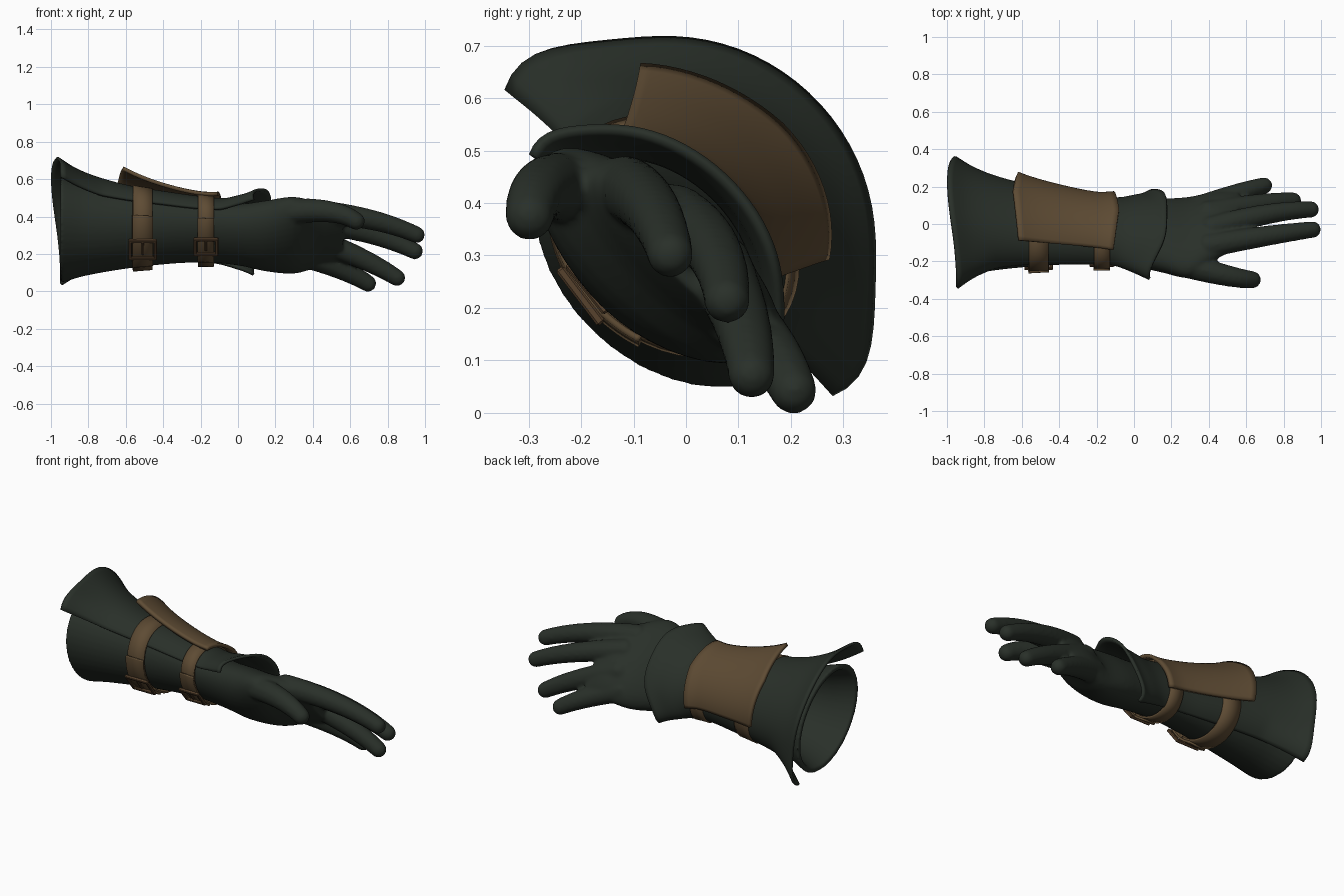
import bpy, bmesh, math
from mathutils import Vector, Matrix

if "Cube" in bpy.data.objects:
    bpy.data.objects.remove(bpy.data.objects["Cube"])

def material(name, col):
    m = bpy.data.materials.new(name)
    m.diffuse_color = (*col, 1)
    m.use_nodes = True
    m.node_tree.nodes["Principled BSDF"].inputs["Base Color"].default_value = m.diffuse_color
    return m

GREEN = material("dark_green_cloth", (0.022, 0.029, 0.022))
BROWN = material("brown_leather", (0.112, 0.071, 0.034))
BUCKLE = material("dark_buckle", (0.095, 0.054, 0.026))

# Arm cross-section frame: EN points out of the back of the hand, EA to the thumb
T = math.radians(47)
EN = Vector((0, math.cos(T), math.sin(T)))
EA = Vector((0, -math.sin(T), math.cos(T)))

# x, centre y, centre z, half width, upper half depth, lower half depth
GLOVE = [(-.95, 0, .333, .325, .245, .253), (-.8, -.002, .338, .272, .205, .232),
         (-.5, -.02, .335, .222, .16, .182), (-.2, -.045, .32, .194, .13, .135),
         (0, -.055, .305, .2, .12, .13), (.15, -.06, .30, .24, .12, .14),
         (.3, -.07, .30, .275, .115, .115), (.42, -.015, .30, .24, .095, .085),
         (.5, .01, .29, .22, .075, .065), (.56, .03, .275, .19, .05, .045)]
# x, centre y, centre z, half width, half depth
SHELL = [(-1, 0, .36, .37, .34), (-.9, 0, .355, .322, .277), (-.78, -.005, .35, .283, .233),
         (-.6, -.015, .34, .248, .192), (-.4, -.03, .33, .226, .17), (-.2, -.045, .32, .208, .155),
         (-.05, -.05, .31, .213, .147), (.05, -.055, .31, .235, .16), (.12, -.06, .31, .252, .172),
         (.175, -.06, .31, .27, .192)]

def sample(tab, x):
    """Smooth interpolation of a station table at x."""
    i = max(k for k in range(len(tab) - 1) if k == 0 or tab[k][0] <= x)
    a, b = tab[i], tab[i + 1]
    p, q = tab[max(i - 1, 0)], tab[min(i + 2, len(tab) - 1)]
    h = b[0] - a[0]
    t = min(max((x - a[0]) / h, 0), 1)
    out = []
    for c in range(1, len(a)):
        ma = (b[c] - p[c]) / (b[0] - p[0]) * h
        mb = (q[c] - a[c]) / (q[0] - a[0]) * h
        out.append((2*t**3 - 3*t*t + 1) * a[c] + (t**3 - 2*t*t + t) * ma
                   + (3*t*t - 2*t**3) * b[c] + (t**3 - t*t) * mb)
    return out

def point(x, cy, cz, a, n, phi):
    return Vector((x, cy, cz)) + EN * n * math.cos(phi) + EA * a * math.sin(phi)

def loft(bm, rings, closed=False, caps=False):
    vs = [[bm.verts.new(p) for p in r] for r in rings]
    m = len(vs[0])
    for r, s in zip(vs, vs[1:]):
        for j in range(m if closed else m - 1):
            k = (j + 1) % m
            bm.faces.new((r[j], r[k], s[k], s[j]))
    if caps:
        bm.faces.new(vs[0])
        bm.faces.new(vs[-1][::-1])

def finish(bm, name, mat, thick=0, smooth=True):
    bmesh.ops.recalc_face_normals(bm, faces=bm.faces)
    me = bpy.data.meshes.new(name)
    bm.to_mesh(me)
    bm.free()
    me.materials.append(mat)
    ob = bpy.data.objects.new(name, me)
    bpy.context.collection.objects.link(ob)
    if thick:
        s = ob.modifiers.new("thickness", 'SOLIDIFY')
        s.thickness, s.offset = thick, 0
    if smooth:
        bpy.ops.object.select_all(action='DESELECT')
        ob.select_set(True)
        bpy.context.view_layer.objects.active = ob
        bpy.ops.object.shade_smooth_by_angle(angle=math.radians(40))
    return ob

# Glove: hollow sleeve and palm, then fingers, fused with a remesh
def glove_ring(x, off=0):
    cy, cz, a, n1, n2 = sample(GLOVE, x)
    ring = []
    for j in range(40):
        f = 2 * math.pi * j / 40
        n = n1 if math.cos(f) > 0 else n2
        ring.append(point(x, cy, cz, a + off, n + off, f))
    return ring

bm = bmesh.new()
inner = [glove_ring(-.25 - .7 * i / 12, -.032) for i in range(13)]
outer = [glove_ring(-.95 + 1.51 * i / 40) for i in range(41)]
loft(bm, inner + outer, closed=True, caps=True)

FINGERS = [  # base, middle, tip
    ((.40, -.115, .425), (.70, -.065, .385), (.955, -.03, .302)),  # index
    ((.42, -.02, .37), (.70, .05, .31), (.945, .078, .215)),      # middle
    ((.40, .06, .28), (.66, .105, .175), (.85, .125, .072)),      # ring
    ((.36, .09, .19), (.55, .16, .118), (.695, .205, .042)),      # little
    ((.18, -.19, .41), (.45, -.265, .43), (.632, -.298, .375))]   # thumb
for n, (a, b, c) in enumerate(FINGERS):
    a, b, c = Vector(a), Vector(b), Vector(c)
    ctrl = 2 * b - (a + c) / 2
    for i in range(25):
        t = i / 24
        p = a * (1 - t)**2 + ctrl * 2 * t * (1 - t) + c * t * t
        r = .068 - .022 * t if n != 4 else .076 - .028 * t
        bmesh.ops.create_icosphere(bm, subdivisions=2, radius=r, matrix=Matrix.Translation(p))
glove = finish(bm, "glove", GREEN, smooth=False)
rm = glove.modifiers.new("fuse", 'REMESH')
rm.mode, rm.voxel_size, rm.use_smooth_shade = 'VOXEL', .009, True
sm = glove.modifiers.new("soften", 'SMOOTH')
sm.factor, sm.iterations = .5, 8

# Flared outer cuff covering the back of the arm, with pointed corners
bm = bmesh.new()
rings = []
for i in range(49):
    u = i / 48
    x = -.995 + 1.17 * u
    cy, cz, a, n = sample(SHELL, x)
    ring = []
    for j in range(41):
        f = math.radians(-98 + 196 * j / 40)
        s = math.sin(f)
        ear = 1 + .18 * max(0, 1 - u * 5) * s**12 + .11 * max(0, u * 5 - 4) * s**12
        p = point(x, cy, cz, a * ear, n, f)
        p.x += .05 * (1 - u)**2 * s * s - .095 * u**3 * s**4
        ring.append(p)
    rings.append(ring)
loft(bm, rings)
finish(bm, "outer_cuff", GREEN, .016)

# Leather arm guard with a flared rear edge
bm = bmesh.new()
rings = []
for i in range(19):
    u = i / 18
    ring = []
    for j in range(25):
        v = -1 + j / 12
        f = math.radians((52 + 8 * u) * v)
        x = -.645 + .03 * abs(v) + u * (.565 - .06 * abs(v))
        cy, cz, a, n = sample(SHELL, x)
        rear = .056 + .022 * v * abs(v)
        off = .023 + rear * (1 - u)**2.2 + .008 * max(0, u - .85) / .15
        ring.append(point(x, cy, cz, a + off - .008 * (1 - u), n + off, f))
    rings.append(ring)
loft(bm, rings)
finish(bm, "arm_guard", BROWN, .02)

# Straps with overlapping tails and buckles
def strap_point(x, f, off):
    cy, cz, a, n = sample(SHELL, x)
    low = sample(GLOVE, x)[4]
    return point(x, cy, cz, a + off, (n if math.cos(f) > 0 else low) + off, f)

def strap(name, x, w, f0, f1, off):
    bm = bmesh.new()
    loft(bm, [[strap_point(x + s * w / 2, math.radians(f0 + (f1 - f0) * i / 48), off)
               for s in (-1, 0, 1)] for i in range(49)])
    finish(bm, name, BROWN, .012)

def buckle(name, x, w, h):
    f = math.radians(168)
    o = strap_point(x, f, .026)
    up = (strap_point(x, f - .1, .026) - strap_point(x, f + .1, .026)).normalized()
    side = Vector((1, 0, 0))
    nor = side.cross(up)
    rot = Matrix((side, up, nor)).transposed().to_4x4()
    bm = bmesh.new()
    bars = [(s * w / 2, 0, .018, h + .018) for s in (-1, 1)]      # frame sides
    bars += [(0, s * h / 2, w + .018, .018) for s in (-1, 1)]     # frame ends
    bars += [(0, .012, .014, h * .75)]                            # prong
    for bx, by, sx, sy in bars:
        m = Matrix.Translation(o) @ rot @ Matrix.Translation((bx, by, 0)) @ Matrix.Diagonal((sx, sy, .018, 1))
        bmesh.ops.create_cube(bm, size=1, matrix=m)
    ob = finish(bm, name, BUCKLE, smooth=False)
    bv = ob.modifiers.new("edges", 'BEVEL')
    bv.width, bv.segments = .004, 1

for tag, x, w, h in (("rear", -.51, .105, .115), ("front", -.172, .085, .1)):
    strap(tag + "_strap", x, w, -180, 180, .01)
    strap(tag + "_strap_tail", x, w * 1.05, 122, 200, .02)
    buckle(tag + "_buckle", x, w + .03, h)
